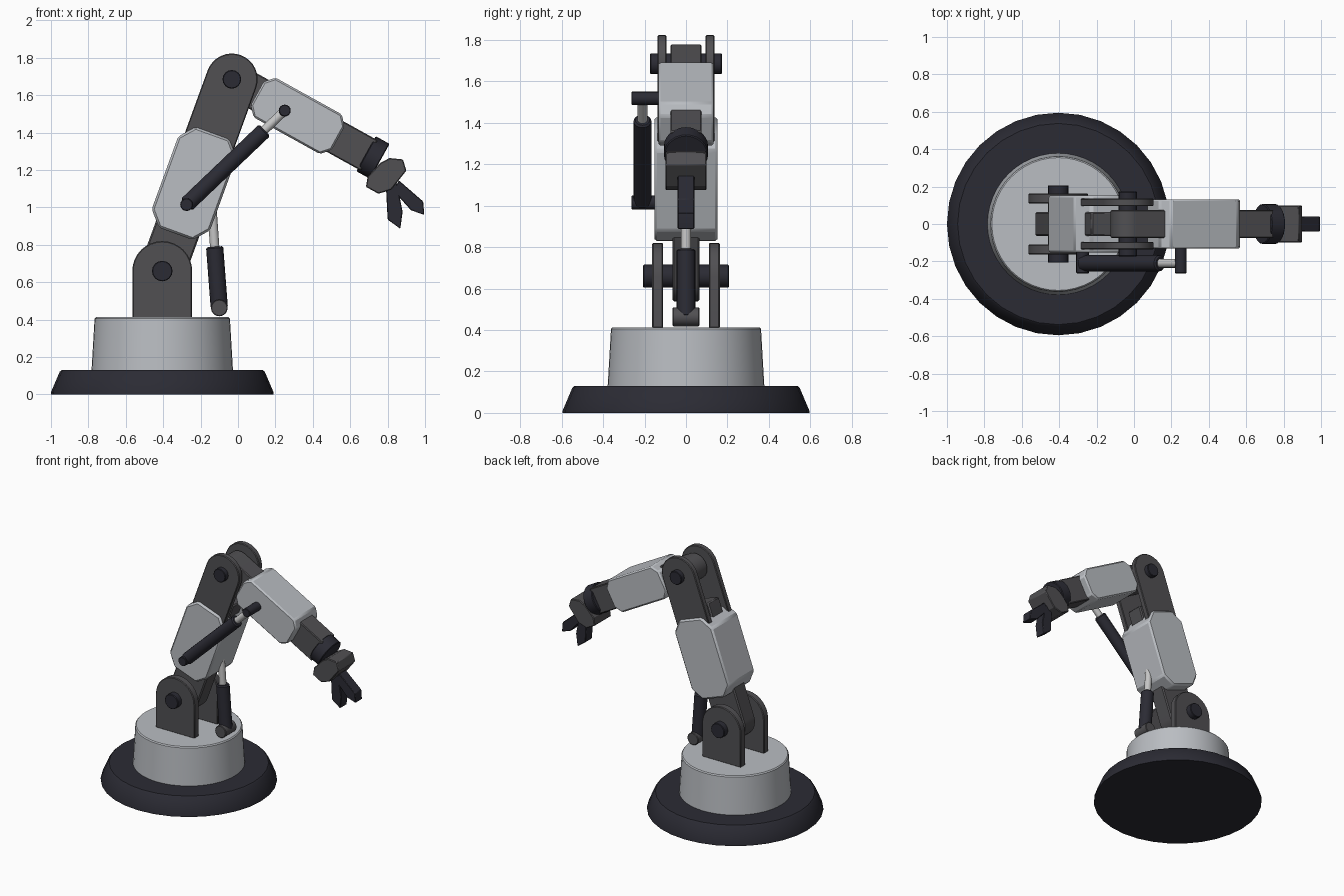
import bpy, math
from mathutils import Vector, Matrix

if "Cube" in bpy.data.objects:
    bpy.data.objects.remove(bpy.data.objects["Cube"])


def material(name, rgb):
    m = bpy.data.materials.new(name)
    m.diffuse_color = (*rgb, 1)
    m.use_nodes = True
    m.node_tree.nodes["Principled BSDF"].inputs["Base Color"].default_value = m.diffuse_color
    return m


LIGHT = material("light_grey_paint", (0.49, 0.51, 0.54))
DARK = material("dark_grey_metal", (0.082, 0.080, 0.086))
NAVY = material("blue_black", (0.024, 0.024, 0.034))
STEEL = material("bright_steel", (0.56, 0.56, 0.56))


def finish(name, verts, faces, mat, bevel=0.0, matrix=None):
    me = bpy.data.meshes.new(name)
    me.from_pydata(verts, [], faces)
    me.materials.append(mat)
    ob = bpy.data.objects.new(name, me)
    bpy.context.collection.objects.link(ob)
    if matrix:
        me.transform(matrix)
    if bevel:
        b = ob.modifiers.new("edge_bevel", 'BEVEL')
        b.width, b.segments = bevel, 1
        b.limit_method, b.angle_limit = 'ANGLE', math.radians(40)
    bpy.ops.object.select_all(action='DESELECT')
    ob.select_set(True)
    bpy.context.view_layer.objects.active = ob
    bpy.ops.object.shade_smooth_by_angle(angle=math.radians(30))
    return ob


def slab(name, outline, y0, y1, mat, bevel=0.0, matrix=None):
    """Extrude a counter-clockwise x-z outline from y0 to y1."""
    n = len(outline)
    verts = [(x, y, z) for y in (y0, y1) for x, z in outline]
    faces = [list(range(n)), list(range(2 * n - 1, n - 1, -1))]
    faces += [[i, n + i, n + (i + 1) % n, (i + 1) % n] for i in range(n)]
    return finish(name, verts, faces, mat, bevel, matrix)


def lathe(name, rings, sides, mat, bevel=0.0, matrix=None):
    """Stack circles given as (radius, height) along z."""
    verts = [(r * math.cos(t), r * math.sin(t), h) for r, h in rings
             for t in (2 * math.pi * i / sides for i in range(sides))]
    faces = [list(range(sides - 1, -1, -1)),
             [(len(rings) - 1) * sides + i for i in range(sides)]]
    for k in range(len(rings) - 1):
        for i in range(sides):
            j = (i + 1) % sides
            faces.append([k * sides + i, k * sides + j, (k + 1) * sides + j, (k + 1) * sides + i])
    return finish(name, verts, faces, mat, bevel, matrix)


def rod(name, a, b, r, mat, bevel=0.0, sides=16):
    a, b = Vector(a), Vector(b)
    turn = (b - a).to_track_quat('Z', 'Y').to_matrix().to_4x4()
    return lathe(name, [(r, 0), (r, (b - a).length)], sides, mat, bevel, Matrix.Translation(a) @ turn)


def pin(name, p, y0, y1, r, mat, bevel=0.004):
    return rod(name, (p[0], y0, p[1]), (p[0], y1, p[1]), r, mat, bevel)


def frame(p, degrees):
    """Local x runs along a limb that starts at pivot p."""
    return Matrix.Translation((p[0], 0, p[1])) @ Matrix.Rotation(-math.radians(degrees), 4, 'Y')


def link(length, r, start=0.0, round_end=True):
    """Limb outline along x: round about the origin, square at the far end."""
    arc = [(-r * math.cos(t), -r * math.sin(t))
           for t in (math.pi * (0.5 - i / 16) for i in range(17))]
    return [(length, r)] + arc[::-1] + [(length, -r)]


def octagon(x0, x1, h, cx, cz):
    return [(x0 + cx, -h), (x1 - cx, -h), (x1, -h + cz), (x1, h - cz),
            (x1 - cx, h), (x0 + cx, h), (x0, h - cz), (x0, -h + cz)]


def ccw(pts):
    area = sum(a[0] * b[1] - b[0] * a[1] for a, b in zip(pts, pts[1:] + pts[:1]))
    return pts if area > 0 else pts[::-1]


SHOULDER, ELBOW = (-0.405, 0.66), (-0.033, 1.685)
upper = frame(SHOULDER, 70)
fork = frame(ELBOW, 250)
fore = frame(ELBOW, -29)

# Base and turntable
centre = Matrix.Translation((SHOULDER[0], 0, 0))
lathe("base", [(0.595, 0), (0.595, 0.012), (0.548, 0.122), (0.538, 0.13)], 32, NAVY, 0, centre)
lathe("turntable", [(0.378, 0.13), (0.362, 0.405), (0.355, 0.413)], 48, LIGHT, 0, centre)

# Shoulder brackets and elbow fork plates, one on each side
for side, s in (("front", -1), ("back", 1)):
    y0, y1 = sorted((s * 0.11, s * 0.163))
    slab("shoulder_bracket_" + side, ccw(link(0.25, 0.16)), y0, y1, DARK, 0.005, frame(SHOULDER, -90))
    y0, y1 = sorted((s * 0.095, s * 0.137))
    slab("elbow_fork_" + side, ccw(link(0.40, 0.138)), y0, y1, DARK, 0.005, fork)
pin("shoulder_pin", SHOULDER, -0.207, 0.207, 0.055, NAVY)
pin("elbow_pin", ELBOW, -0.173, 0.173, 0.05, NAVY)

# Upper arm
slab("upper_arm_link", ccw(link(0.86, 0.123)), -0.065, 0.065, DARK, 0.008, upper)
slab("upper_arm_casing", octagon(0.212, 0.785, 0.166, 0.08, 0.07), -0.153, 0.153, LIGHT, 0.012, upper)

# Forearm and wrist
slab("forearm_link", ccw(link(0.84, 0.093)), -0.075, 0.075, DARK, 0.006, fore)
slab("forearm_casing", octagon(0.155, 0.65, 0.121, 0.045, 0.05), -0.132, 0.132, LIGHT, 0.010, fore)
lathe("wrist_collar", [(0.107, 0.82), (0.107, 0.905)], 24, NAVY, 0.005,
      fore @ Matrix.Rotation(math.pi / 2, 4, 'Y'))

# Gripper
palm = [(0.762, 1.239), (0.81, 1.264), (0.882, 1.257), (0.90, 1.197),
        (0.82, 1.095), (0.751, 1.073), (0.684, 1.11), (0.693, 1.165)]
slab("gripper_palm", ccw(palm), -0.098, 0.098, DARK, 0.005)
lower = [(0.79, 1.13), (0.85, 1.13), (0.88, 0.977), (0.868, 0.886), (0.80, 0.935)]
outer = [(0.83, 1.09), (0.86, 1.145), (0.99, 1.032), (0.996, 0.96), (0.925, 0.985)]
slab("lower_finger", ccw(lower), -0.04, 0.04, NAVY, 0.004)
slab("outer_finger", ccw(outer), -0.04, 0.04, NAVY, 0.004)

# Side piston between upper arm and forearm
LOW, HIGH, Y = (-0.275, 1.015), (0.25, 1.518), -0.21
rod("side_piston_barrel", (LOW[0], Y, LOW[1]), (0.142, Y, 1.413), 0.043, NAVY, 0.008)
rod("side_piston_rod", (0.10, Y, 1.374), (HIGH[0], Y, HIGH[1]), 0.024, STEEL)
pin("side_piston_lower_pin", LOW, -0.264, -0.14, 0.034, NAVY)
pin("side_piston_upper_pin", HIGH, -0.264, -0.12, 0.032, NAVY)

# Lift piston between turntable and upper arm
rod("lift_piston_barrel", (-0.10, 0, 0.463), (-0.125, 0, 0.79), 0.046, NAVY, 0.008)
rod("lift_piston_rod", (-0.122, 0, 0.75), (-0.143, 0, 1.05), 0.025, STEEL)
pin("lift_piston_pin", (-0.10, 0.463), -0.065, 0.065, 0.045, DARK)
